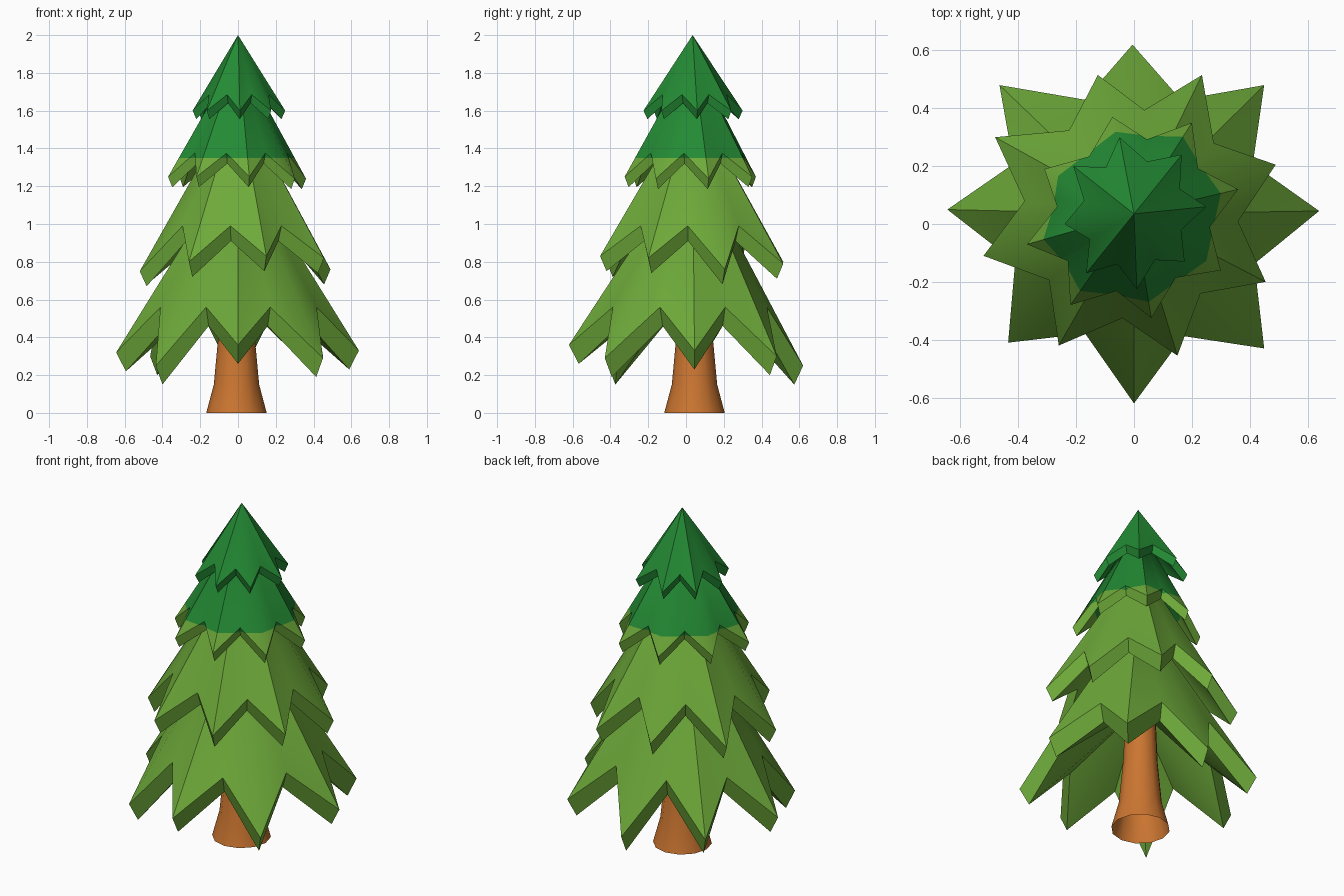
import bpy, bmesh, math
from mathutils import Vector

if "Cube" in bpy.data.objects:
    bpy.data.objects.remove(bpy.data.objects["Cube"])

CENTRE = Vector((0, 0.035, 0))


def material(name, rgb):
    m = bpy.data.materials.new(name)
    m.diffuse_color = (*rgb, 1)
    m.use_nodes = True
    m.node_tree.nodes["Principled BSDF"].inputs["Base Color"].default_value = m.diffuse_color
    return m


LIGHT = material("light_green", (0.155, 0.40, 0.042))
DARK = material("dark_green", (0.017, 0.255, 0.034))
BARK = material("bark_orange", (0.60, 0.18, 0.03))


def finish(name, bm, mats, angle):
    mesh = bpy.data.meshes.new(name)
    bmesh.ops.recalc_face_normals(bm, faces=bm.faces)
    bm.to_mesh(mesh)
    bm.free()
    for m in mats:
        mesh.materials.append(m)
    ob = bpy.data.objects.new(name, mesh)
    bpy.context.collection.objects.link(ob)
    bpy.ops.object.select_all(action='DESELECT')
    ob.select_set(True)
    bpy.context.view_layer.objects.active = ob
    bpy.ops.object.shade_smooth_by_angle(angle=math.radians(angle))


def tier(name, tips, valley, valley_z, apex, inner_apex, inset, drop, mats, split=None):
    """Star-edged cone skirt with a thick rim and a hollow underside."""
    bm = bmesh.new()
    outline = []
    for i, tip in enumerate(tips):
        a, b = Vector(tip), Vector(tips[(i + 1) % len(tips)])
        da, db = ((p - CENTRE).to_2d() for p in (a, b))
        mid = (da.normalized() + db.normalized()).normalized()
        mid *= (da.length + db.length) / 2 * valley
        outline += [a, Vector((mid.x, mid.y + CENTRE.y, valley_z))]
    upper = [bm.verts.new(p) for p in outline]
    lower = [bm.verts.new((p.x * inset, CENTRE.y + (p.y - CENTRE.y) * inset, p.z - drop))
             for p in outline]
    top = bm.verts.new((0, CENTRE.y, apex))
    hollow = bm.verts.new((0, CENTRE.y, inner_apex))
    n = len(outline)
    for i in range(n):
        j = (i + 1) % n
        bm.faces.new((upper[i], upper[j], top))
        bm.faces.new((lower[i], lower[j], upper[j], upper[i]))
        bm.faces.new((lower[j], lower[i], hollow))
    # colour change at a fixed height
    if split:
        bmesh.ops.bisect_plane(bm, geom=bm.verts[:] + bm.edges[:] + bm.faces[:],
                               plane_co=(0, 0, split), plane_no=(0, 0, 1))
        for f in bm.faces:
            f.material_index = int(f.calc_center_median().z > split)
    finish(name, bm, mats, 42)


# Foliage tiers, tips listed counter-clockwise
tier("bottom_foliage",
     [(0.64, 0.045, 0.33), (0.45, 0.48, 0.30), (-0.005, 0.62, 0.25), (-0.465, 0.48, 0.30),
      (-0.645, 0.05, 0.32), (-0.435, -0.41, 0.25), (0, -0.62, 0.36), (0.45, -0.43, 0.29)],
     0.70, 0.56, 1.36, 0.75, 0.92, 0.10, [LIGHT])
tier("lower_foliage",
     [(0.49, 0.205, 0.76), (0.235, 0.515, 0.79), (-0.125, 0.515, 0.80), (-0.48, 0.30, 0.79),
      (-0.52, -0.11, 0.75), (-0.26, -0.42, 0.80), (0.15, -0.455, 0.83), (0.455, -0.20, 0.82)],
     0.70, 0.99, 1.67, 1.45, 0.93, 0.08, [LIGHT])
tier("upper_foliage",
     [(0.36, 0.12, 1.24), (0.20, 0.35, 1.25), (-0.075, 0.37, 1.25), (-0.31, 0.19, 1.25),
      (-0.37, -0.07, 1.25), (-0.22, -0.28, 1.25), (0.06, -0.325, 1.25), (0.30, -0.16, 1.24)],
     0.73, 1.375, 1.90, 1.75, 0.94, 0.055, [LIGHT, DARK], 1.35)
tier("top_foliage",
     [(0.25, 0.06, 1.60), (0.165, 0.24, 1.60), (-0.05, 0.30, 1.60), (-0.21, 0.20, 1.60),
      (-0.24, 0.0, 1.60), (-0.165, -0.17, 1.60), (0.01, -0.225, 1.60), (0.175, -0.13, 1.60)],
     0.70, 1.685, 2.0, 1.88, 0.92, 0.045, [DARK])

# Flared trunk, open at the bottom
bm = bmesh.new()
SIDES = 12
rings = [[bm.verts.new((-0.008 + r * math.cos(2 * math.pi * i / SIDES),
                        0.045 + r * math.sin(2 * math.pi * i / SIDES), z))
          for i in range(SIDES)]
         for r, z in ((0.16, 0), (0.12, 0.15), (0.095, 0.42), (0.08, 0.8))]
for a, b in zip(rings, rings[1:]):
    for i in range(SIDES):
        j = (i + 1) % SIDES
        bm.faces.new((a[i], a[j], b[j], b[i]))
finish("trunk", bm, [BARK], 45)
